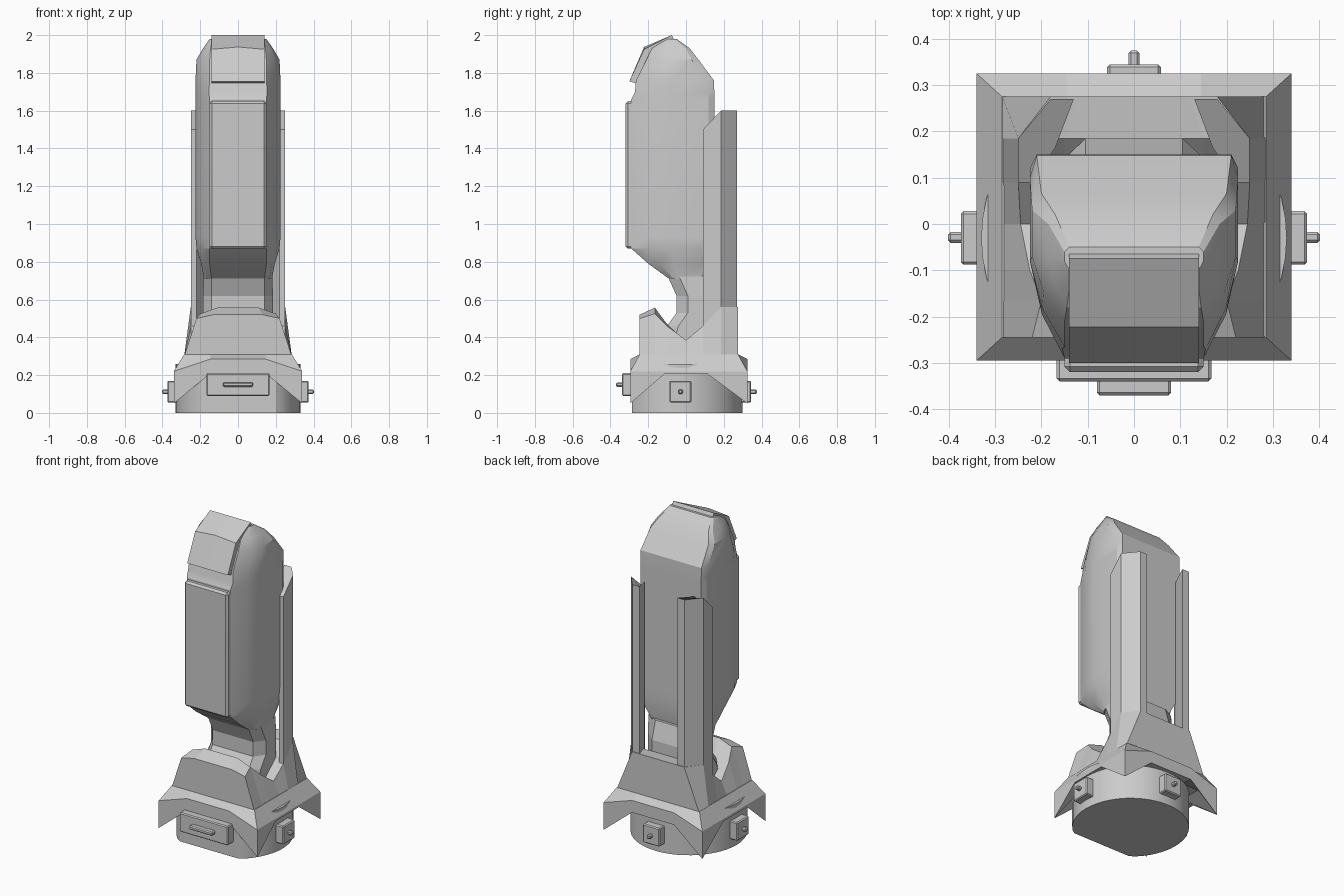
import bpy, bmesh, math
from mathutils import Vector

cube = bpy.data.objects.get("Cube")
if cube:
    bpy.data.objects.remove(cube, do_unlink=True)

grey = bpy.data.materials.new("light grey")
grey.use_nodes = True
grey.diffuse_color = (0.6, 0.6, 0.6, 1)
grey.node_tree.nodes["Principled BSDF"].inputs["Base Color"].default_value = (0.6, 0.6, 0.6, 1)


def finish(name, bm, angle=None):
    """Turn a bmesh into a named grey object."""
    bmesh.ops.recalc_face_normals(bm, faces=bm.faces)
    mesh = bpy.data.meshes.new(name)
    bm.to_mesh(mesh)
    bm.free()
    mesh.materials.append(grey)
    ob = bpy.data.objects.new(name, mesh)
    bpy.context.collection.objects.link(ob)
    if angle:
        bpy.ops.object.select_all(action='DESELECT')
        ob.select_set(True)
        bpy.context.view_layer.objects.active = ob
        bpy.ops.object.shade_smooth_by_angle(angle=math.radians(angle))
    return ob


def loft(name, rings, angle=None):
    """Skin closed rings of equal point count and cap both ends."""
    bm = bmesh.new()
    rows = [[bm.verts.new(p) for p in ring] for ring in rings]
    n = len(rows[0])
    for a, b in zip(rows, rows[1:]):
        for i in range(n):
            j = (i + 1) % n
            bm.faces.new((a[i], a[j], b[j], b[i]))
    bm.faces.new(rows[0])
    bm.faces.new(rows[-1])
    return finish(name, bm, angle)


def mirrored(half):
    """Close a right-hand half outline across x = 0."""
    return half + [(-p[0], *p[1:]) for p in reversed(half)]


def box(name, lo, hi, bevel=0.006):
    bm = bmesh.new()
    bmesh.ops.create_cube(bm, size=1)
    for v in bm.verts:
        v.co = Vector([(a + b) / 2 + c * (b - a) for a, b, c in zip(lo, hi, v.co)])
    bmesh.ops.bevel(bm, geom=bm.edges[:], offset=bevel, segments=1, affect='EDGES')
    return finish(name, bm)


# Drum foot: round, cut flat at the front
def drum_ring(z):
    pts = []
    for i in range(48):
        a = math.tau * i / 48
        pts.append((0.33 * math.cos(a), max(-0.285, -0.03 + 0.33 * math.sin(a)), z))
    return pts


loft("drum_foot", [drum_ring(0), drum_ring(0.26)], 30)


# Skirt with drooping corners
def skirt_ring(w, y0, y1, z_corner, z_end, z_side):
    m, s = 0.145, 0.115
    right = [(m, y0, z_end), (w, y0, z_corner), (w, -s, z_side),
             (w, s, z_side), (w, y1, z_corner), (m, y1, z_end)]
    return mirrored(right)


loft("skirt", [
    skirt_ring(0.285, -0.245, 0.275, 0.31, 0.31, 0.31),
    skirt_ring(0.34, -0.295, 0.325, 0.22, 0.285, 0.22),
    skirt_ring(0.34, -0.295, 0.325, 0.05, 0.21, 0.205),
    skirt_ring(0.26, -0.22, 0.25, 0.215, 0.215, 0.215),
])

# Saddle-shaped base: stations along y of shoulder and crown (x, z)
stations = [
    (-0.245, 0.22, 0.50, 0.13, 0.52),
    (-0.165, 0.20, 0.525, 0.11, 0.557),
    (-0.10, 0.225, 0.46, 0.12, 0.47),
    (0.0, 0.245, 0.385, 0.12, 0.385),
    (0.09, 0.25, 0.46, 0.15, 0.46),
    (0.185, 0.25, 0.56, 0.15, 0.55),
    (0.275, 0.18, 0.56, 0.12, 0.56),
]
loft("saddle_base", [
    mirrored([(0.285, y, 0.30), (sx, y, sz), (tx, y, tz)])
    for y, sx, sz, tx, tz in stations])

# Two rear fins with slanted tops
fin_plan = [(0.25, 0.09), (0.25, 0.185), (0.18, 0.27), (0.13, 0.27), (0.17, 0.165), (0.22, 0.09)]
for side, sign in (("left", 1), ("right", -1)):
    loft(side + "_fin", [
        [(sign * x, y, 0.42) for x, y in fin_plan],
        [(sign * x, y, min(1.6, 1.5 + (y - 0.09) * 1.06)) for x, y in fin_plan]])


# Capsule body: height, front y and half width, side front y,
# side half width, side back y, back y and half width
def body_ring(z, yf, wf, ym, ws, ys, yb, wb):
    wq, yq = wf * 0.35 + ws * 0.65, yf * 0.55 + ym * 0.45
    return mirrored([(wf, yf, z), (wq, yq, z), (ws, ym, z), (ws, ys, z), (wb, yb, z)])


loft("capsule_body", [body_ring(*r) for r in (
    (0.71, -0.09, 0.14, -0.04, 0.18, 0.08, 0.13, 0.14),
    (0.79, -0.20, 0.15, -0.06, 0.195, 0.10, 0.145, 0.18),
    (0.87, -0.29, 0.15, -0.08, 0.22, 0.11, 0.15, 0.205),
    (0.93, -0.29, 0.15, -0.08, 0.225, 0.12, 0.15, 0.21),
    (1.66, -0.29, 0.15, -0.08, 0.225, 0.12, 0.15, 0.21),
    (1.70, -0.27, 0.155, -0.08, 0.225, 0.12, 0.15, 0.21),
    (1.76, -0.265, 0.15, -0.08, 0.225, 0.10, 0.148, 0.21),
    (1.87, -0.21, 0.15, -0.07, 0.22, 0.03, 0.066, 0.20),
    (1.93, -0.18, 0.145, -0.07, 0.185, 0.0, 0.02, 0.17),
    (1.98, -0.10, 0.135, -0.08, 0.15, -0.06, -0.05, 0.14))], 22)

# Raised front panel
box("front_panel", (-0.15, -0.32, 0.87), (0.15, -0.27, 1.65), 0.012)

# Bent visor plate wrapped over the brow
brow = [(-0.30, 1.755), (-0.222, 1.925), (-0.075, 2.0), (-0.06, 1.97), (-0.18, 1.89), (-0.265, 1.745)]
loft("visor", [[(x, y, z + (0.012 if x == 0 and i == 1 else 0)) for i, (y, z) in enumerate(brow)]
               for x in (-0.14, 0, 0.14)])

# Neck between base and capsule
loft("neck", [mirrored([(wf, yf, z), (ws, yf + 0.06, z), (ws, 0.11, z), (0.105, yb, z)])
              for z, yf, wf, ws, yb in (
                  (0.36, -0.13, 0.14, 0.185, 0.185),
                  (0.46, -0.10, 0.14, 0.185, 0.185),
                  (0.53, -0.05, 0.14, 0.185, 0.185),
                  (0.62, -0.05, 0.14, 0.185, 0.185),
                  (0.73, -0.10, 0.14, 0.182, 0.15))])

# Front hatch with its handle
box("front_hatch", (-0.167, -0.34, 0.09), (0.167, -0.27, 0.21))
box("hatch_handle", (-0.08, -0.37, 0.138), (0.08, -0.33, 0.162))

# Side and rear bosses with small pegs
for side, s in (("left", 1), ("right", -1)):
    xs = sorted((s * 0.28, s * 0.374))
    box(side + "_boss", (xs[0], -0.088, 0.055), (xs[1], 0.028, 0.17))
    xs = sorted((s * 0.36, s * 0.402))
    box(side + "_peg", (xs[0], -0.041, 0.1), (xs[1], -0.017, 0.124))
box("rear_boss", (-0.058, 0.25, 0.055), (0.058, 0.345, 0.17))
box("rear_peg", (-0.012, 0.33, 0.1), (0.012, 0.375, 0.124))
